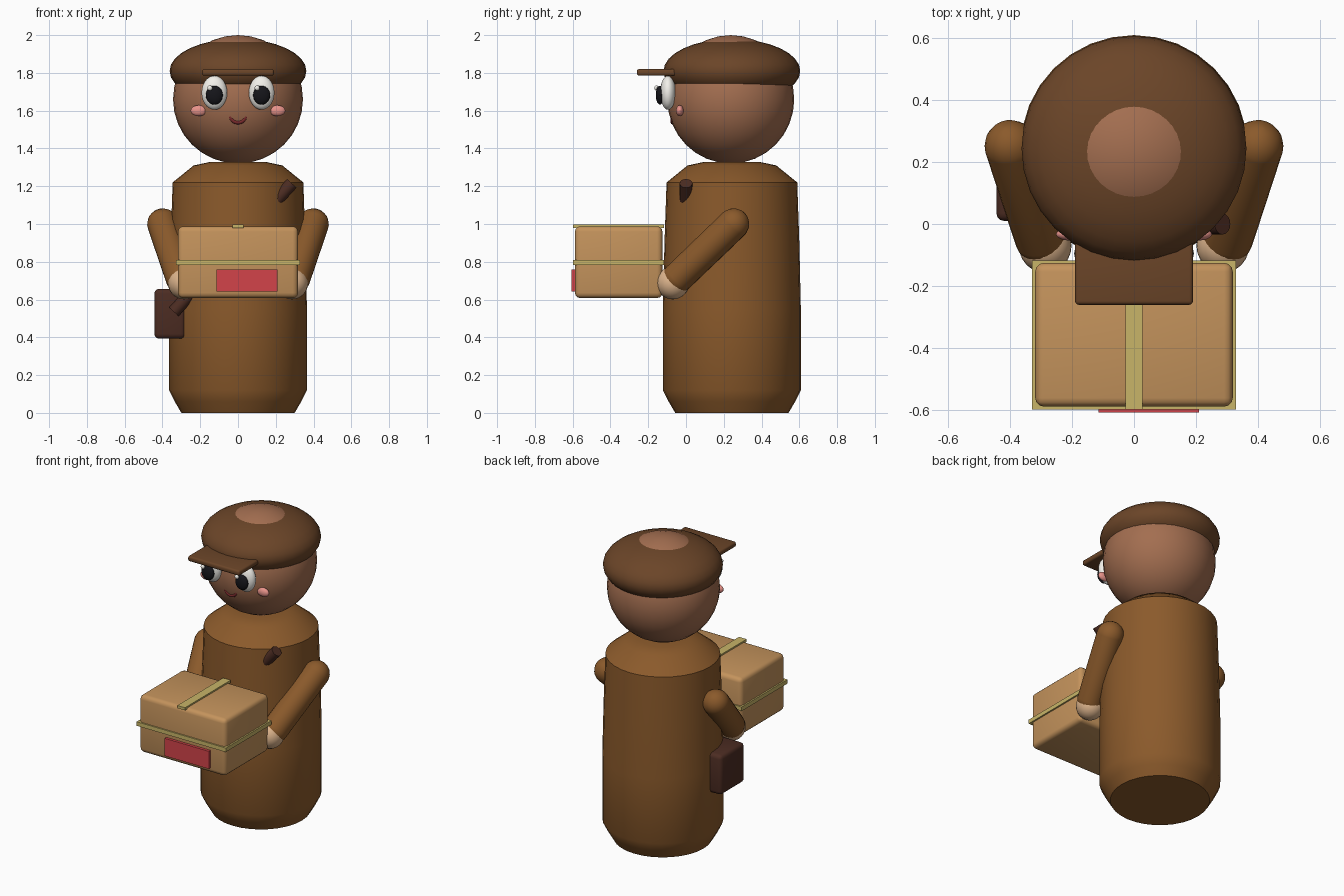
import bpy, bmesh, math
from mathutils import Vector

if "Cube" in bpy.data.objects:
    bpy.data.objects.remove(bpy.data.objects["Cube"])


def mat(name, hexcol):
    m = bpy.data.materials.new(name)
    rgb = [((int(hexcol[i:i + 2], 16) / 255 + 0.055) / 1.055) ** 2.4 for i in (0, 2, 4)]
    m.diffuse_color = (*rgb, 1)
    m.use_nodes = True
    m.node_tree.nodes["Principled BSDF"].inputs["Base Color"].default_value = m.diffuse_color
    return m


UNIFORM = mat("uniform_brown", "8B5A2B")
CAP = mat("cap_brown", "6B4528")
SKIN = mat("face_skin", "A36E50")
HAND = mat("hand_skin", "DDB48C")
CARD = mat("cardboard", "C4935C")
TAPE = mat("tape", "C8B568")
RED = mat("label_red", "D2444A")
LEATHER = mat("leather", "4C2C22")
WHITE = mat("eye_white", "F2F0EA")
BLACK = mat("pupil_black", "15151A")
PINK = mat("cheek_pink", "E8938A")
LIP = mat("mouth_red", "7A2A2C")


def finish(bm, name, material, loc=(0, 0, 0), angle=35):
    bmesh.ops.recalc_face_normals(bm, faces=bm.faces)
    me = bpy.data.meshes.new(name)
    bm.to_mesh(me)
    bm.free()
    me.materials.append(material)
    ob = bpy.data.objects.new(name, me)
    ob.location = loc
    bpy.context.collection.objects.link(ob)
    bpy.ops.object.select_all(action='DESELECT')
    ob.select_set(True)
    bpy.context.view_layer.objects.active = ob
    bpy.ops.object.shade_smooth_by_angle(angle=math.radians(angle))
    return ob


def ball(name, loc, radii, material, seg=32, rings=16):
    bm = bmesh.new()
    bmesh.ops.create_uvsphere(bm, u_segments=seg, v_segments=rings, radius=1)
    bmesh.ops.scale(bm, vec=radii, verts=bm.verts)
    return finish(bm, name, material, loc)


def box(name, lo, hi, material, bevel=0.0):
    lo, hi = Vector(lo), Vector(hi)
    bm = bmesh.new()
    bmesh.ops.create_cube(bm, size=1)
    bmesh.ops.scale(bm, vec=hi - lo, verts=bm.verts)
    if bevel:
        bmesh.ops.bevel(bm, geom=bm.edges[:], offset=bevel, segments=3,
                        profile=0.5, affect='EDGES')
    return finish(bm, name, material, (lo + hi) / 2)


def lathe(name, profile, material, loc=(0, 0, 0), seg=32, angle=35):
    bm = bmesh.new()
    rings = [[bm.verts.new((r * math.cos(2 * math.pi * i / seg),
                            r * math.sin(2 * math.pi * i / seg), z))
              for i in range(seg)] for r, z in profile]
    for a, b in zip(rings, rings[1:]):
        for i in range(seg):
            j = (i + 1) % seg
            bm.faces.new((a[i], a[j], b[j], b[i]))
    bm.faces.new(rings[0])
    bm.faces.new(rings[-1])
    return finish(bm, name, material, loc, angle)


def rod(name, p, q, r0, r1, material, rounded=True, seg=24):
    p, q = Vector(p), Vector(q)
    length = (q - p).length
    prof = [(r0, 0), (r1, length)]
    if rounded:
        arc = [math.radians(a) for a in (3, 20, 40, 60, 80, 90)]
        prof = [(r0 * math.sin(a), -r0 * math.cos(a)) for a in arc]
        prof += [(r1 * math.sin(a), length + r1 * math.cos(a)) for a in reversed(arc)]
    ob = lathe(name, prof, material, p, seg)
    ob.rotation_euler = (q - p).to_track_quat('Z', 'Y').to_euler()
    return ob


# Body: peg shape with chamfered base and shoulders
CY = 0.243
lathe("body", [(0.30, 0), (0.335, 0.06), (0.365, 0.12), (0.365, 0.55), (0.357, 0.9),
               (0.346, 1.22), (0.235, 1.31), (0.15, 1.328)],
      UNIFORM, (0, CY, 0), 32, 40)

# Head and cap, with the crown of the head showing through
ball("head", (0, 0.237, 1.66), (0.344, 0.336, 0.34), SKIN)
ball("cap", (0, CY, 1.81), (0.362, 0.362, 0.17), CAP)
box("cap_visor", (-0.19, -0.26, 1.785), (0.19, 0.0, 1.82), CAP, 0.012)

# Face and arms, one set per side
for s, side in ((-1, "left"), (1, "right")):
    x = s * 0.125
    ball(f"{side}_eye", (x, -0.095, 1.695), (0.068, 0.042, 0.09), WHITE, 24, 14)
    ball(f"{side}_pupil", (x, -0.138, 1.682), (0.045, 0.022, 0.05), BLACK, 20, 12)
    ball(f"{side}_eye_glint", (x - 0.024, -0.157, 1.72), (0.014, 0.011, 0.014), WHITE, 12, 8)
    ball(f"{side}_cheek", (s * 0.208, -0.033, 1.6), (0.043, 0.02, 0.029), PINK, 20, 12)
    rod(f"{side}_arm", (s * 0.398, 0.252, 1.0), (s * 0.302, -0.045, 0.715),
        0.083, 0.082, UNIFORM)
    ball(f"{side}_hand", (s * 0.286, -0.07, 0.688), (0.085, 0.087, 0.087), HAND, 24, 14)

# Smile: a round tube swept along an arc
bm = bmesh.new()
rings = []
for i in range(13):
    a = math.radians(180 + 15 * i)
    c = Vector((0.043 * math.cos(a), -0.072, 1.58 + 0.043 * math.sin(a)))
    out = Vector((math.cos(a), 0, math.sin(a)))
    rings.append([bm.verts.new(c + 0.01 * (math.cos(t) * out + math.sin(t) * Vector((0, 1, 0))))
                  for t in (k * math.pi / 4 for k in range(8))])
for a, b in zip(rings, rings[1:]):
    for k in range(8):
        bm.faces.new((a[k], a[(k + 1) % 8], b[(k + 1) % 8], b[k]))
bm.faces.new(rings[0])
bm.faces.new(rings[-1])
finish(bm, "mouth", LIP, angle=50)

# Parcel with tape and label
box("parcel", (-0.318, -0.588, 0.608), (0.318, -0.125, 0.988), CARD, 0.028)
box("parcel_tape_around", (-0.328, -0.597, 0.783), (0.328, -0.117, 0.81), TAPE)
box("parcel_tape_top", (-0.028, -0.597, 0.98), (0.028, -0.117, 0.998), TAPE)
box("parcel_label", (-0.115, -0.606, 0.643), (0.21, -0.585, 0.76), RED)

# Satchel on the hip and its strap passing through the body
box("satchel", (-0.443, 0.01, 0.393), (-0.277, 0.265, 0.657), LEATHER, 0.025)
rod("satchel_strap", (0.285, 0.0, 1.215), (-0.34, 0.0, 0.535), 0.034, 0.034,
    LEATHER, rounded=False, seg=16)
